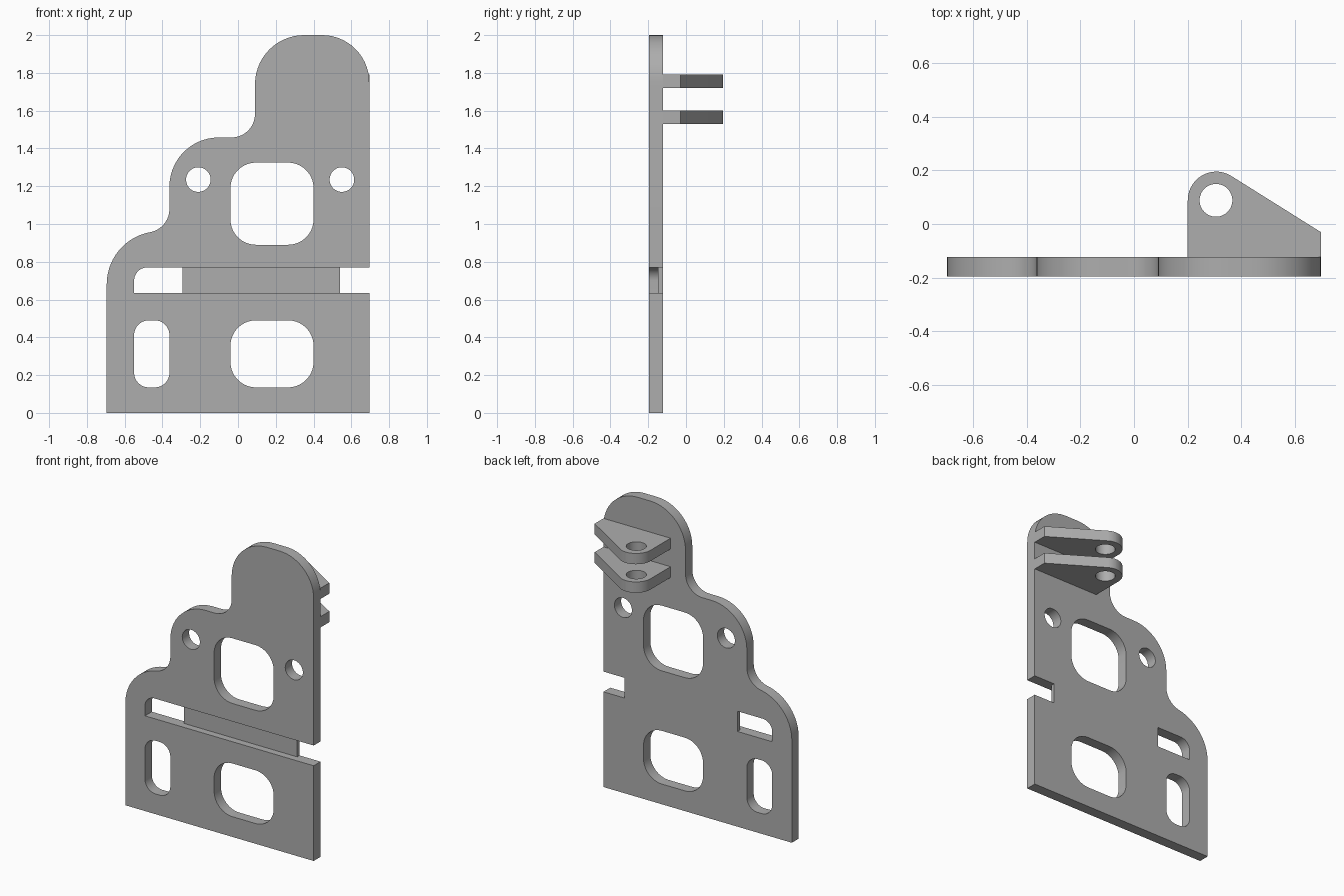
import bpy
import math
from mathutils import Vector

default = bpy.data.objects.get("Cube")
if default:
    bpy.data.objects.remove(default, do_unlink=True)

grey = bpy.data.materials.new("plain_grey")
grey.use_nodes = True
colour = (0.42, 0.42, 0.42, 1)
grey.diffuse_color = colour
grey.node_tree.nodes["Principled BSDF"].inputs["Base Color"].default_value = colour


def rounded(corners, steps=14):
    """Outline through corners (x, y, radius), each rounded by an arc."""
    out = []
    for i, (x, y, r) in enumerate(corners):
        p = Vector((x, y))
        if r == 0:
            out.append(p)
            continue
        a = (Vector(corners[i - 1][:2]) - p).normalized()
        b = (Vector(corners[(i + 1) % len(corners)][:2]) - p).normalized()
        half = a.angle(b) / 2
        centre = p + (a + b).normalized() * (r / math.sin(half))
        start = p + a * (r / math.tan(half)) - centre
        sweep = math.pi - 2 * half
        if a.x * b.y - a.y * b.x > 0:
            sweep = -sweep
        for k in range(steps + 1):
            t = sweep * k / steps
            c, s = math.cos(t), math.sin(t)
            out.append(centre + Vector((start.x * c - start.y * s,
                                        start.x * s + start.y * c)))
    return out


def window(x0, x1, y0, y1, r):
    return rounded([(x0, y0, r), (x1, y0, r), (x1, y1, r), (x0, y1, r)])


def circle(x, y, r, n=48):
    return [Vector((x + r * math.cos(math.tau * k / n),
                    y + r * math.sin(math.tau * k / n))) for k in range(n)]


def slab(name, loops, low, high, upright=False):
    """Extrude an outline with holes along z, or along y when upright."""
    curve = bpy.data.curves.new(name, "CURVE")
    curve.dimensions = "2D"
    curve.fill_mode = "BOTH"
    curve.extrude = (high - low) / 2
    for loop in loops:
        spline = curve.splines.new("POLY")
        spline.points.add(len(loop) - 1)
        for point, co in zip(spline.points, loop):
            point.co = (co.x, co.y, 0, 1)
        spline.use_cyclic_u = True
    obj = bpy.data.objects.new(name, curve)
    bpy.context.collection.objects.link(obj)
    middle = (low + high) / 2
    if upright:
        obj.rotation_euler.x = math.pi / 2
        obj.location.y = middle
    else:
        obj.location.z = middle
    bpy.ops.object.select_all(action="DESELECT")
    obj.select_set(True)
    bpy.context.view_layer.objects.active = obj
    bpy.ops.object.convert(target="MESH")
    obj = bpy.context.object
    bpy.ops.object.mode_set(mode="EDIT")
    bpy.ops.mesh.select_all(action="SELECT")
    bpy.ops.mesh.remove_doubles(threshold=0.0002)
    bpy.ops.mesh.normals_make_consistent(inside=False)
    bpy.ops.object.mode_set(mode="OBJECT")
    obj.data.materials.clear()
    obj.data.materials.append(grey)
    bpy.ops.object.shade_smooth_by_angle(angle=math.radians(30))
    return obj


FRONT, BACK, SIDE = -0.195, -0.123, 0.695
SLOT_LOW, SLOT_HIGH = 0.635, 0.77

# Stepped plate, with the slot open on the left side
outline = rounded([
    (-SIDE, 0, 0), (SIDE, 0, 0),
    (SIDE, SLOT_LOW, 0), (-0.55, SLOT_LOW, 0),
    (-0.55, SLOT_HIGH, 0.07), (SIDE, SLOT_HIGH, 0),
    (SIDE, 2, 0.25), (0.09, 2, 0.26),
    (0.09, 1.458, 0.125), (-0.363, 1.458, 0.26),
    (-0.363, 0.975, 0.125), (-SIDE, 0.916, 0.28)])
holes = [
    window(-0.04, 0.4, 0.89, 1.325, 0.135),
    window(-0.04, 0.4, 0.135, 0.49, 0.135),
    window(-0.55, -0.363, 0.135, 0.49, 0.078),
    circle(-0.21, 1.235, 0.065), circle(0.55, 1.235, 0.065)]
slab("plate", [outline] + holes, FRONT, BACK, upright=True)

# Thin web closing the back of the slot
slab("slot_web", [window(-0.295, 0.54, SLOT_LOW, SLOT_HIGH, 0)],
     -0.148, BACK, upright=True)

# Pair of hinge lugs on the back
lug = rounded([(0.2, BACK, 0), (SIDE, BACK, 0), (SIDE, -0.03, 0),
               (0.336, 0.195, 0.107), (0.2, 0.195, 0.107)])
for name, low in (("lower_lug", 1.53), ("upper_lug", 1.72)):
    slab(name, [lug, circle(0.305, 0.088, 0.061)], low, low + 0.072)
